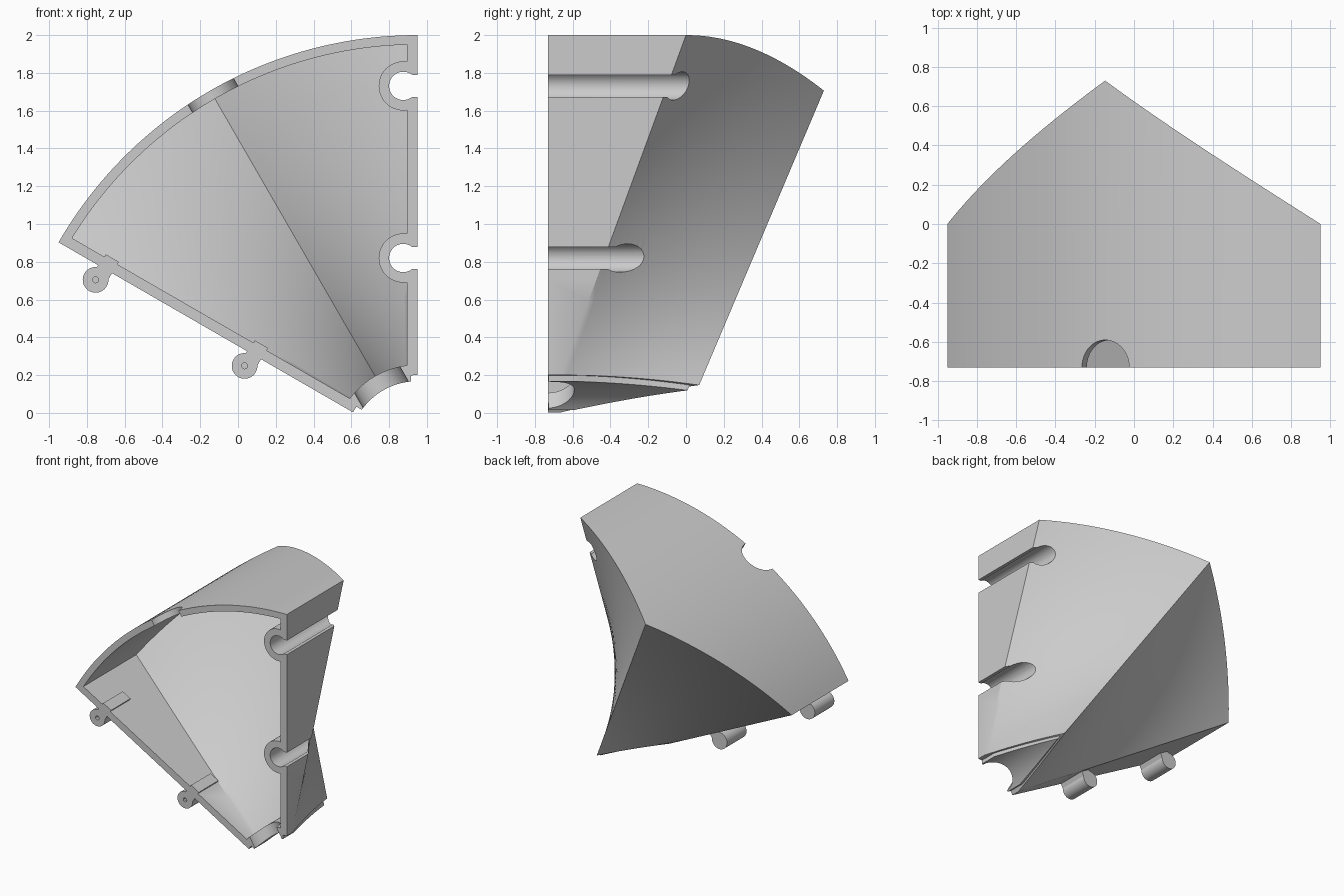
import bpy, bmesh, math
from mathutils import Matrix, Vector

if "Cube" in bpy.data.objects:
    bpy.data.objects.remove(bpy.data.objects["Cube"])

CX, CZ = 0.95, -0.194          # apex of the 60 degree wedge
R0, R1 = 0.394, 2.194          # inner and outer radius
FRONT, WALL = -0.73, 0.055
SPAN = math.radians(60)
STATIONS = (1.014, 1.925)      # hinge positions along both side edges

grey = bpy.data.materials.new("light grey plastic")
grey.diffuse_color = (0.6, 0.6, 0.6, 1)
grey.use_nodes = True
grey.node_tree.nodes["Principled BSDF"].inputs["Base Color"].default_value = grey.diffuse_color


def new_object(name, bm):
    bmesh.ops.recalc_face_normals(bm, faces=bm.faces)
    me = bpy.data.meshes.new(name)
    bm.to_mesh(me)
    bm.free()
    me.materials.append(grey)
    ob = bpy.data.objects.new(name, me)
    bpy.context.collection.objects.link(ob)
    return ob


def back(r, a):
    """Depth of the ridged back at radius r and angle a from the right edge."""
    t = 1 - abs(2 * a / SPAN - 1)
    return 0.73 * t - 0.66 * (R1 - r) / (R1 - R0)


def floor(r, a):
    """Back surface moved inwards by the wall thickness."""
    slope = 0.73 / (r * SPAN / 2)
    return back(r, a) - WALL * math.sqrt(1 + slope ** 2 + 0.135)


def sector(name, r0, r1, inset, depth, front, nr=14, na=48):
    """Closed wedge between two radii with a shaped back."""
    bm = bmesh.new()
    grid = {}
    for i in range(nr + 1):
        r = r0 + (r1 - r0) * i / nr
        pad = math.asin(inset / r)
        for j in range(na + 1):
            a = pad + (SPAN - 2 * pad) * j / na
            x, z = CX - r * math.sin(a), CZ + r * math.cos(a)
            grid[i, j, 0] = bm.verts.new((x, front, z))
            grid[i, j, 1] = bm.verts.new((x, depth(r, a), z))
    for i in range(nr):
        for j in range(na):
            for k in (0, 1):
                bm.faces.new([grid[i, j, k], grid[i + 1, j, k],
                              grid[i + 1, j + 1, k], grid[i, j + 1, k]])
    for i in range(nr):
        for j in (0, na):
            bm.faces.new([grid[i, j, 0], grid[i + 1, j, 0], grid[i + 1, j, 1], grid[i, j, 1]])
    for j in range(na):
        for i in (0, nr):
            bm.faces.new([grid[i, j, 0], grid[i, j + 1, 0], grid[i, j + 1, 1], grid[i, j, 1]])
    bmesh.ops.triangulate(bm, faces=bm.faces)
    return new_object(name, bm)


def cylinder(name, p, q, radius, n=48):
    p, q = Vector(p), Vector(q)
    bm = bmesh.new()
    m = Matrix.Translation((p + q) / 2) @ (q - p).to_track_quat('Z', 'Y').to_matrix().to_4x4()
    bmesh.ops.create_cone(bm, cap_ends=True, segments=n, radius1=radius, radius2=radius,
                          depth=(q - p).length, matrix=m)
    return new_object(name, bm)


def box(name, centre, size, turn=0):
    bm = bmesh.new()
    m = Matrix.Translation(centre) @ Matrix.Rotation(turn, 4, 'Y') @ Matrix.Diagonal((*size, 1))
    bmesh.ops.create_cube(bm, size=1, matrix=m)
    return new_object(name, bm)


def boolean(ob, tool, op='DIFFERENCE'):
    mod = ob.modifiers.new("cut", 'BOOLEAN')
    mod.operation, mod.solver, mod.object = op, 'EXACT', tool
    bpy.context.view_layer.objects.active = ob
    bpy.ops.object.modifier_apply(modifier=mod.name)
    bpy.data.objects.remove(tool)


def along(s, out, y):
    """Point at distance s down the left edge, pushed outwards from it."""
    return Vector((CX - 0.866 * s - 0.5 * out, y, CZ + 0.5 * s - 0.866 * out))


# Hollow wedge; sleeves and small ribs are kept solid in the cavity
body = sector("wedge_shell", R0, R1, 0, back, FRONT)
cavity = sector("cavity", R0 + 0.055, R1 - 0.05, WALL, floor, -0.8)
for s in STATIONS:
    z = CZ + s
    boolean(cavity, cylinder("sleeve", (0.875, -1, z), (0.875, 1, z), 0.13))
    boolean(cavity, box("rib", along(s - 0.02, -0.045, -0.61), (0.08, 0.26, 0.05), math.radians(30)))
boolean(body, cavity)

# Lip under the narrow end
lip = sector("inner_lip", 0.362, R0 + 0.02, 0.035, lambda r, a: back(r, a) - 0.05, FRONT + 0.001, 2)
boolean(body, lip, 'UNION')

# Open round grooves down the right side
for s in STATIONS:
    z = CZ + s
    boolean(body, cylinder("groove", (0.875, -1, z), (0.875, 1, z), 0.075))
    boolean(body, box("groove_mouth", (0.955, 0, z), (0.09, 2, 0.115)))

# Half-round notch through the outer and inner walls
d = Vector((-0.5, 0, 0.866))
c = Vector((CX, FRONT, CZ))
boolean(body, cylinder("notch", c + d * 0.25, c + d * 2.4, 0.139))

# Hinge pins with necks and small bores on the left side
parts = [body]
for i, s in enumerate(STATIONS):
    pin = cylinder(f"hinge_pin_{i + 1}", along(s, 0.074, FRONT), along(s, 0.074, -0.48), 0.068)
    boolean(pin, box("neck", along(s - 0.015, 0.022, -0.605), (0.085, 0.25, 0.06), math.radians(30)), 'UNION')
    boolean(pin, cylinder("bore", along(s, 0.074, -0.8), along(s, 0.074, -0.55), 0.016, 12))
    parts.append(pin)

for ob in parts:
    bpy.ops.object.select_all(action='DESELECT')
    ob.select_set(True)
    bpy.context.view_layer.objects.active = ob
    bpy.ops.object.shade_smooth_by_angle(angle=math.radians(30))
